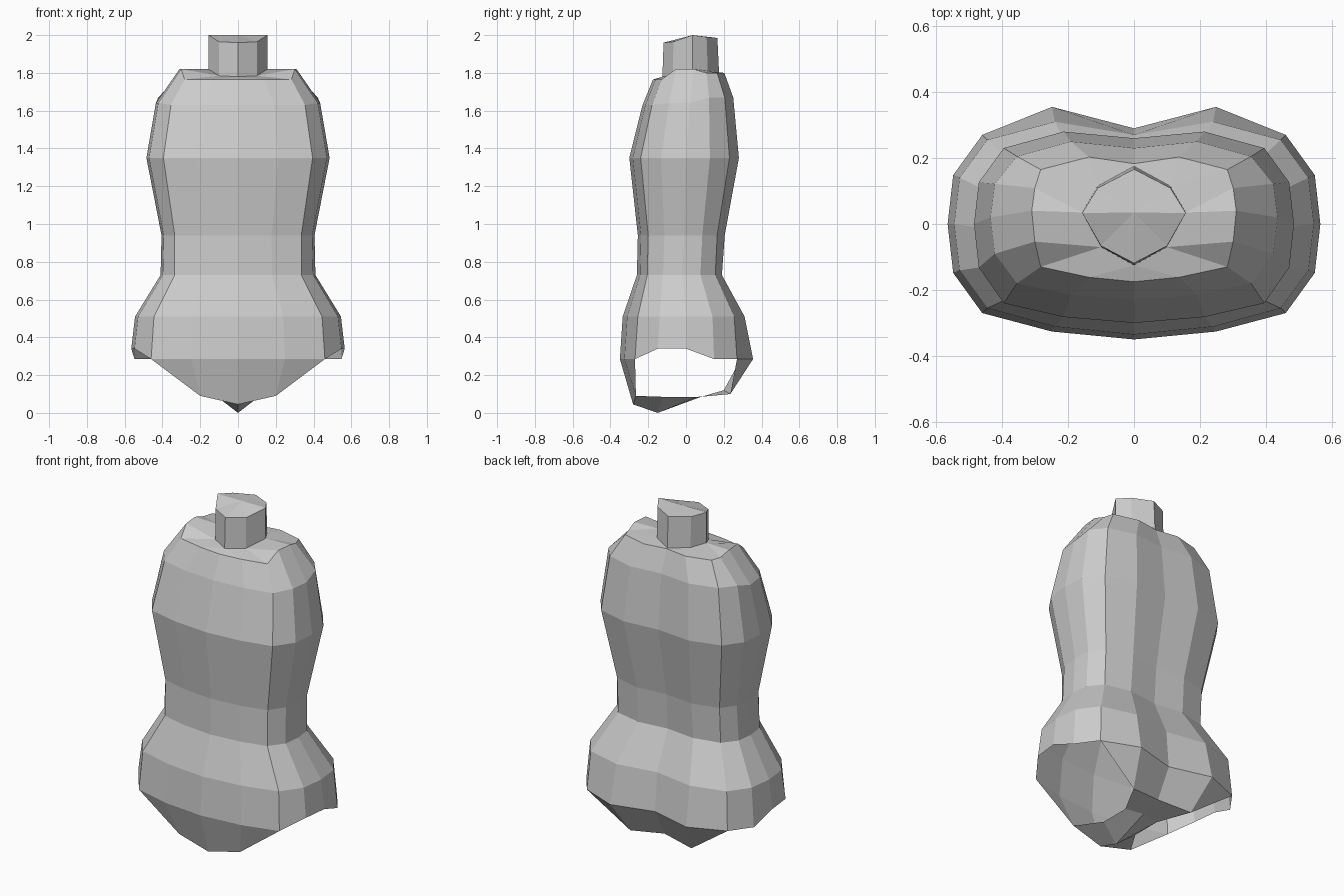
import bpy, bmesh

if "Cube" in bpy.data.objects:
    bpy.data.objects.remove(bpy.data.objects["Cube"])

# Cross-sections: half width, corner x, front y, front corner y, side y,
# back corner y, back y, spine groove depth, then z of front, side, back
LEVELS = [
    (.565, .46, -.35, -.27, 0, .27, .355, .065, .285, .34, .285),
    (.545, .445, -.335, -.255, 0, .255, .31, .04, .51, .51, .51),
    (.41, .335, -.26, -.205, -.02, .155, .19, .02, .73, .73, .73),
    (.405, .335, -.255, -.20, -.01, .165, .205, .02, .94, .94, .94),
    (.485, .395, -.30, -.24, 0, .23, .28, .02, 1.35, 1.35, 1.35),
    (.435, .355, -.23, -.18, .02, .205, .25, .02, 1.63, 1.64, 1.67),
    (.31, .283, -.175, -.13, .04, .165, .203, .02, 1.765, 1.82, 1.80),
]

bm = bmesh.new()


def verts(points):
    return [bm.verts.new(p) for p in points]


def half_ring(w, cx, yf, yfc, ym, ybc, yb, groove, zf, zm, zb):
    return verts([
        (0, yf, zf), (.44 * w, yf + .3 * (yfc - yf), zf), (cx, yfc, zf),
        (.97 * w, ym + .55 * (yfc - ym), zm), (w, ym, zm),
        (.97 * w, ym + .55 * (ybc - ym), zb), (cx, ybc, zb),
        (.44 * w, yb, zb), (0, yb - groove, zb)])


def bridge(lower, upper):
    for i in range(len(lower) - 1):
        bm.faces.new((lower[i], lower[i + 1], upper[i + 1], upper[i]))


# Trunk
rings = [half_ring(*level) for level in LEVELS]
for lower, upper in zip(rings, rings[1:]):
    bridge(lower, upper)

# Shoulder top and neck
outline = [(0, -.125, 1.78, 1.96), (.10, -.07, 1.785, 1.965),
           (.157, .035, 1.82, 2.0), (.11, .115, 1.81, 1.99),
           (0, .175, 1.80, 1.985)]
base = verts([(x, y, z) for x, y, z, _ in outline])
rim = verts([(x, y * .95, z) for x, y, _, z in outline])
top = rings[-1]
for j in range(4):
    bm.faces.new((top[2 * j], top[2 * j + 1], base[j]))
    bm.faces.new((top[2 * j + 1], top[2 * j + 2], base[j + 1], base[j]))
bridge(base, rim)
centre = bm.verts.new((0, .035, 2.0))
for a, b in zip(rim, rim[1:]):
    bm.faces.new((a, b, centre))

# Crotch strip between the open leg holes
hip = rings[0]
mid = verts([(0, -.28, .045), (0, -.15, 0), (0, .08, .085), (0, .20, .12)])
edge = verts([(.20, -.265, .09), (.11, -.12, .085), (.11, .06, .085),
              (.20, .235, .10)])
bridge(mid, edge)
bm.faces.new((hip[0], mid[0], edge[0], hip[1]))
bm.faces.new((hip[1], edge[0], hip[2]))
bm.faces.new((hip[8], hip[7], edge[3], mid[3]))
bm.faces.new((hip[7], hip[6], edge[3]))

bmesh.ops.recalc_face_normals(bm, faces=bm.faces[:])
if sum(f.normal.y for f in bm.faces if f.calc_center_median().y < -.2) > 0:
    bmesh.ops.reverse_faces(bm, faces=bm.faces[:])
mesh = bpy.data.meshes.new("torso")
bm.to_mesh(mesh)
bm.free()
torso = bpy.data.objects.new("torso", mesh)
bpy.context.collection.objects.link(torso)
mirror = torso.modifiers.new("mirror", 'MIRROR')
mirror.use_clip = True
